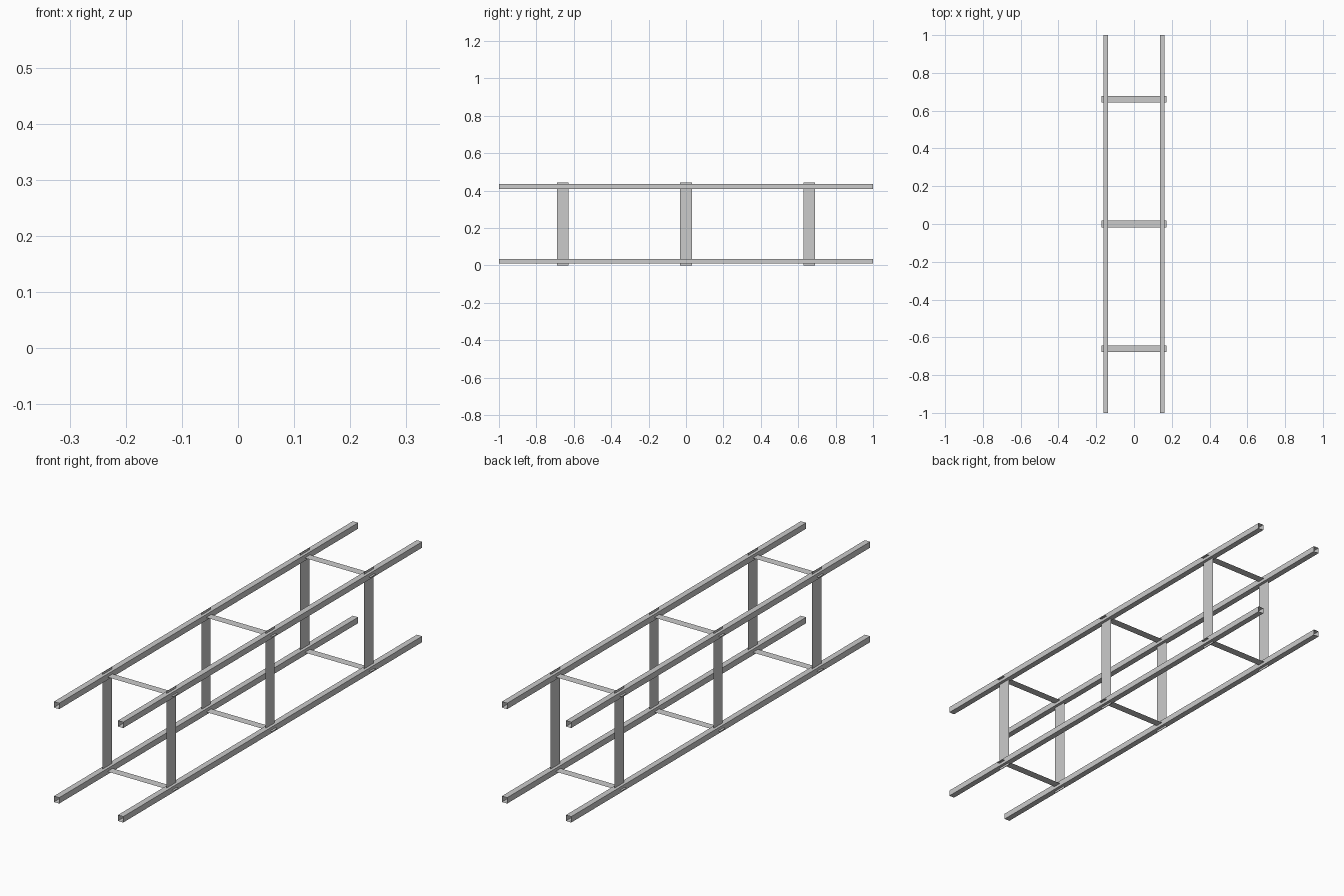
import bpy

if "Cube" in bpy.data.objects:
    bpy.data.objects.remove(bpy.data.objects["Cube"])

RAIL_X = 0.15            # rail centre lines
RAIL_Z = (0.022, 0.422)
HALF = 0.0125            # half rail width
OVER = 0.022             # strips run past the rail centres
STATIONS = (-0.66, 0.0, 0.66)


def add_mesh(name, verts, faces):
    me = bpy.data.meshes.new(name)
    me.from_pydata(verts, [], faces)
    me.update()
    ob = bpy.data.objects.new(name, me)
    bpy.context.collection.objects.link(ob)
    return ob


def rail(name, x, z):
    # open-ended square tube along y
    ring = [(-HALF, -HALF), (HALF, -HALF), (HALF, HALF), (-HALF, HALF)]
    verts = [(x + a, y, z + b) for y in (-1, 1) for a, b in ring]
    faces = [(i, i + 4, (i + 1) % 4 + 4, (i + 1) % 4)[::-1] for i in range(4)]
    return add_mesh(name, verts, faces)


def post(name, x, y, w=0.031):
    # upright flat strip joining the lower and upper rails
    z0, z1 = RAIL_Z[0] - OVER, RAIL_Z[1] + OVER
    verts = [(x, y - w, z0), (x, y + w, z0), (x, y + w, z1), (x, y - w, z1)]
    return add_mesh(name, verts, [(0, 1, 2, 3) if x > 0 else (3, 2, 1, 0)])


def crossbar(name, y, z, w=0.0175):
    # level flat strip joining the left and right rails
    r = RAIL_X + OVER
    verts = [(-r, y - w, z), (r, y - w, z), (r, y + w, z), (-r, y + w, z)]
    return add_mesh(name, verts, [(0, 1, 2, 3)])


for side, x in (("left", -RAIL_X), ("right", RAIL_X)):
    for level, z in zip(("lower", "upper"), RAIL_Z):
        rail(f"{level}_{side}_rail", x, z)
    for i, y in enumerate(STATIONS):
        post(f"{side}_post_{i + 1}", x, y)

for level, z in zip(("lower", "upper"), RAIL_Z):
    for i, y in enumerate(STATIONS):
        crossbar(f"{level}_crossbar_{i + 1}", y, z)
